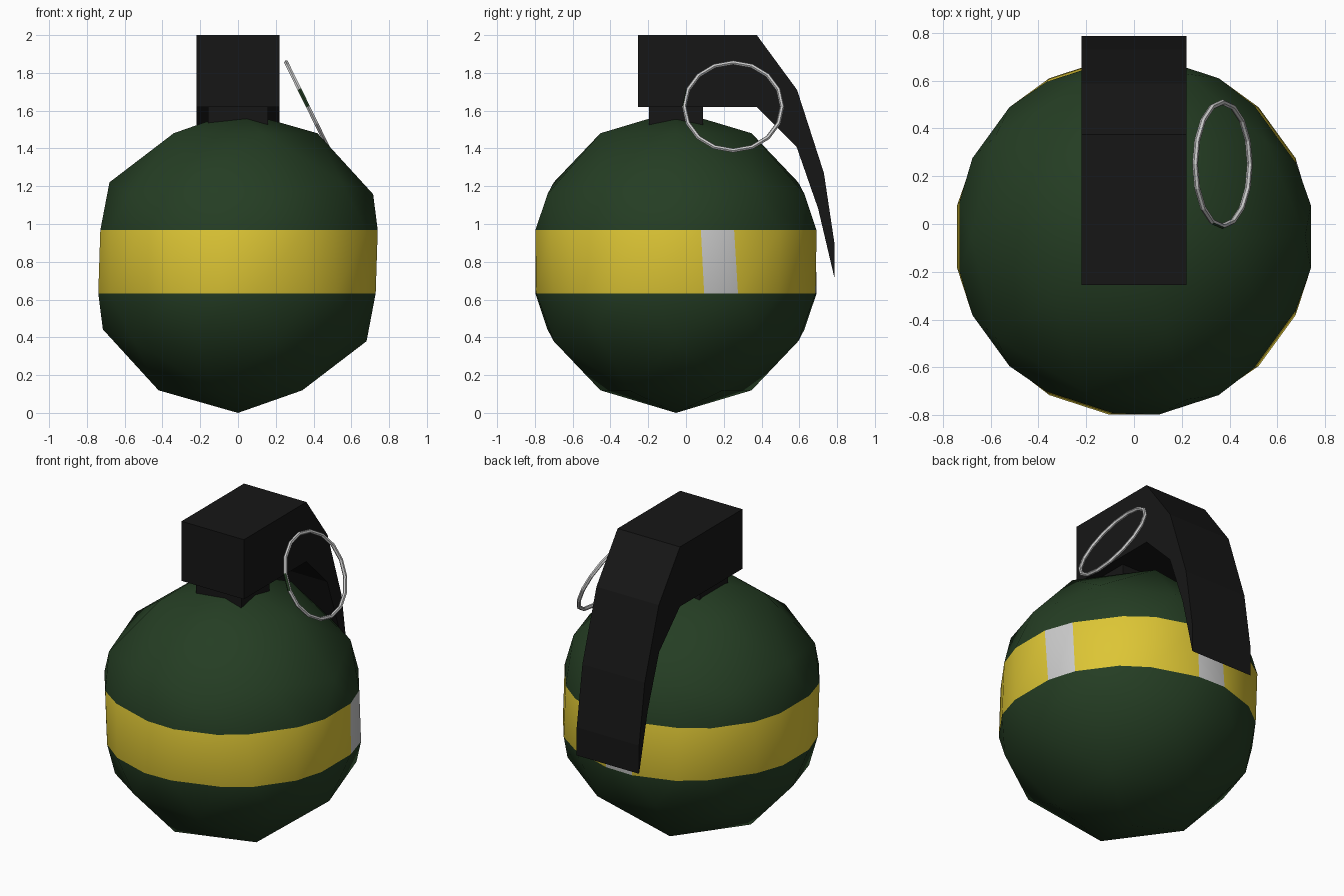
import bpy, bmesh, math
from mathutils import Vector, Matrix

if "Cube" in bpy.data.objects:
    bpy.data.objects.remove(bpy.data.objects["Cube"])


def material(name, rgb):
    m = bpy.data.materials.new(name)
    m.diffuse_color = (*rgb, 1)
    m.use_nodes = True
    m.node_tree.nodes["Principled BSDF"].inputs["Base Color"].default_value = m.diffuse_color
    return m


GREEN = material("dark_green", (0.018, 0.047, 0.017))
YELLOW = material("yellow", (0.72, 0.56, 0.035))
BLACK = material("black", (0.008, 0.008, 0.008))
LIGHT = material("light_grey", (0.8, 0.8, 0.8))


def finish(bm, name, mats):
    me = bpy.data.meshes.new(name)
    bmesh.ops.recalc_face_normals(bm, faces=bm.faces)
    bm.to_mesh(me)
    bm.free()
    for m in mats:
        me.materials.append(m)
    ob = bpy.data.objects.new(name, me)
    bpy.context.collection.objects.link(ob)
    return ob


# Body: low-poly ball, its middle cut out and replaced by a straight band
R, HALF = 0.8, 0.167
bm = bmesh.new()
bmesh.ops.create_icosphere(bm, subdivisions=2, radius=R)
for z in (-HALF, HALF):
    bmesh.ops.bisect_plane(bm, geom=bm.verts[:] + bm.edges[:] + bm.faces[:],
                           plane_co=(0, 0, z), plane_no=(0, 0, 1))
middle = [f for f in bm.faces if abs(f.calc_center_median().z) < HALF - 1e-4]
bmesh.ops.delete(bm, geom=middle, context='FACES')


def azimuth(p):
    return math.atan2(p.y, p.x) % math.tau


lower, upper = (sorted((v for v in bm.verts if abs(v.co.z - z) < 1e-3),
                       key=lambda v: azimuth(v.co)) for z in (-HALF, HALF))
n = len(lower)
for i in range(n):
    j = (i + 1) % n
    f = bm.faces.new((lower[i], lower[j], upper[j], upper[i]))
    a = math.degrees(azimuth(f.calc_center_median()))
    # two unpainted panels, on the right and behind the lever
    f.material_index = 2 if min(abs(a - 18), abs(a - 90)) < 5 else 1
for f in bm.faces:
    f.smooth = True
bmesh.ops.translate(bm, verts=bm.verts, vec=(0, -0.053, R))
finish(bm, "body", [GREEN, YELLOW, LIGHT])

# Fuse head and safety lever: one side profile (y, z) extruded across x
profile = [(-0.255, 1.62), (-0.255, 2.0), (0.375, 2.0), (0.588, 1.71),
           (0.73, 1.27), (0.787, 0.89), (0.787, 0.71), (0.70, 1.08),
           (0.585, 1.41), (0.375, 1.62)]
W = 0.22
bm = bmesh.new()
face = bm.faces.new([bm.verts.new((-W, y, z)) for y, z in profile])
ext = bmesh.ops.extrude_face_region(bm, geom=[face])
bmesh.ops.translate(bm, vec=(2 * W, 0, 0),
                    verts=[g for g in ext["geom"] if isinstance(g, bmesh.types.BMVert)])
finish(bm, "head_and_lever", [BLACK])

# Neck between body and head
bm = bmesh.new()
bmesh.ops.create_cube(bm, size=1, matrix=Matrix.Translation((0, -0.053, 1.565))
                      @ Matrix.Diagonal((0.32, 0.285, 0.12, 1)))
finish(bm, "neck", [BLACK])

# Pull ring: tilted thin torus
bpy.ops.mesh.primitive_torus_add(major_segments=16, minor_segments=6,
                                 major_radius=0.259, minor_radius=0.012,
                                 location=(0.37, 0.25, 1.622),
                                 rotation=(0, math.radians(63.8), 0))
ring = bpy.context.object
ring.name = "pull_ring"
ring.data.materials.append(LIGHT)
ring.data.materials.append(GREEN)
# one dark segment on the outer front of the ring
for p in ring.data.polygons:
    a = math.degrees(azimuth(p.center))
    if 247.5 < a < 270 or a < 0:
        continue_dark = p.normal.dot(Vector((p.center.x, p.center.y, 0)).normalized()) > 0.2
        if continue_dark and p.center.x < 0:
            p.material_index = 1
